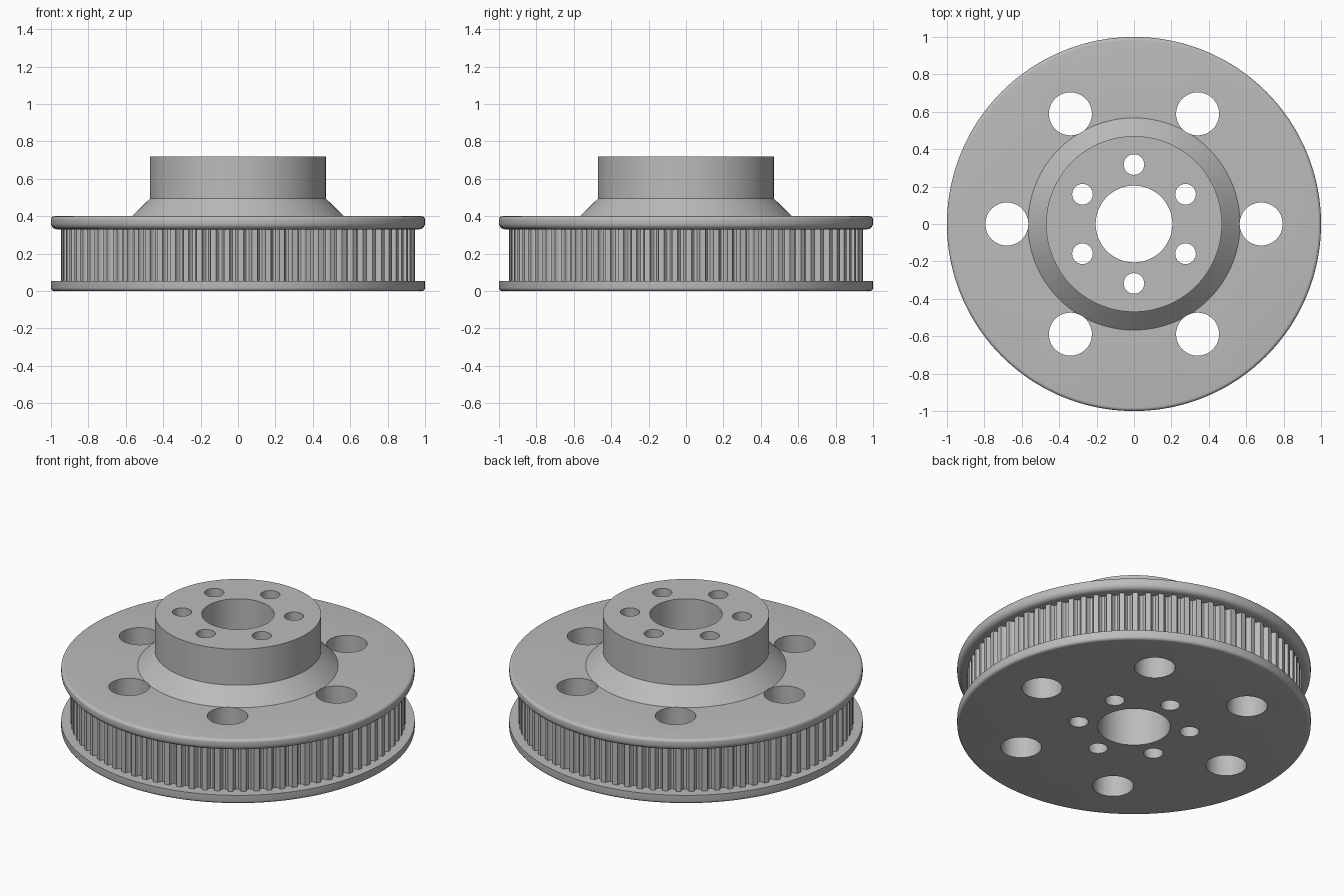
import bpy, bmesh
from math import cos, sin, pi, radians
from mathutils import Matrix

cube = bpy.data.objects.get("Cube")
if cube:
    bpy.data.objects.remove(cube, do_unlink=True)

TEETH = 80
GROOVE_DEPTH = 0.029
# One tooth pitch: (fraction of pitch, fraction of groove depth)
PITCH = [(0, 0), (0.4, 0), (0.43, 0.45), (0.5, 0.8), (0.6, 1),
         (0.8, 1), (0.9, 0.8), (0.97, 0.45)]


def arc(r, z, rad, start, end, n=5):
    """Rounded rim corner as plain profile points."""
    angles = [radians(start + (end - start) * i / n) for i in range(n + 1)]
    return [(r + rad * cos(a), z + rad * sin(a), False) for a in angles]


# Half section as (radius, height, toothed), from the bore outwards and up
profile = [(0.205, 0, False)]
profile += arc(0.982, 0.018, 0.018, -90, 0)           # lower flange
profile += [(1.0, 0.055, False)]
profile += [(0.947, 0.055, True), (0.947, 0.33, True)]  # toothed belt track
profile += arc(0.967, 0.363, 0.033, -90, 0)           # upper flange
profile += arc(0.982, 0.382, 0.018, 0, 90)
profile += [(0.567, 0.4, False), (0.47, 0.495, False),  # cone and hub
            (0.47, 0.72, False), (0.205, 0.72, False)]

# Revolve the section into a closed body
bm = bmesh.new()
rings = []
for r, z, toothed in profile:
    ring = []
    for t in range(TEETH):
        for frac, depth in PITCH:
            a = 2 * pi * (t + frac) / TEETH
            rr = r - GROOVE_DEPTH * depth if toothed else r
            ring.append(bm.verts.new((rr * cos(a), rr * sin(a), z)))
    rings.append(ring)
count = TEETH * len(PITCH)
for i, ring in enumerate(rings):
    nxt = rings[(i + 1) % len(rings)]
    for j in range(count):
        k = (j + 1) % count
        bm.faces.new((ring[j], ring[k], nxt[k], nxt[j]))
bmesh.ops.recalc_face_normals(bm, faces=bm.faces)
mesh = bpy.data.meshes.new("pulley_body")
bm.to_mesh(mesh)
bm.free()
body = bpy.data.objects.new("pulley_body", mesh)
bpy.context.collection.objects.link(body)

# Cutter for the web holes and the bolt holes
bm = bmesh.new()
for distance, radius, offset in ((0.68, 0.115, 0), (0.318, 0.055, 30)):
    for i in range(6):
        a = radians(offset + 60 * i)
        place = Matrix.Translation((distance * cos(a), distance * sin(a), 0.4))
        bmesh.ops.create_cone(bm, cap_ends=True, segments=48, radius1=radius,
                              radius2=radius, depth=1.2, matrix=place)
cut_mesh = bpy.data.meshes.new("hole_cutter")
bm.to_mesh(cut_mesh)
bm.free()
cutter = bpy.data.objects.new("hole_cutter", cut_mesh)
cutter.hide_render = True
bpy.context.collection.objects.link(cutter)

# Drill the holes
for obj in bpy.context.selected_objects:
    obj.select_set(False)
bpy.context.view_layer.objects.active = body
body.select_set(True)
drill = body.modifiers.new("holes", 'BOOLEAN')
drill.operation = 'DIFFERENCE'
drill.solver = 'EXACT'
drill.object = cutter
bpy.ops.object.modifier_apply(modifier=drill.name)
bpy.data.objects.remove(cutter, do_unlink=True)

# Plain grey metal
grey = bpy.data.materials.new("grey_metal")
grey.use_nodes = True
colour = (0.5, 0.5, 0.5, 1)
grey.diffuse_color = colour
grey.node_tree.nodes["Principled BSDF"].inputs["Base Color"].default_value = colour
body.data.materials.clear()
body.data.materials.append(grey)
bpy.ops.object.shade_smooth_by_angle(angle=radians(30))
